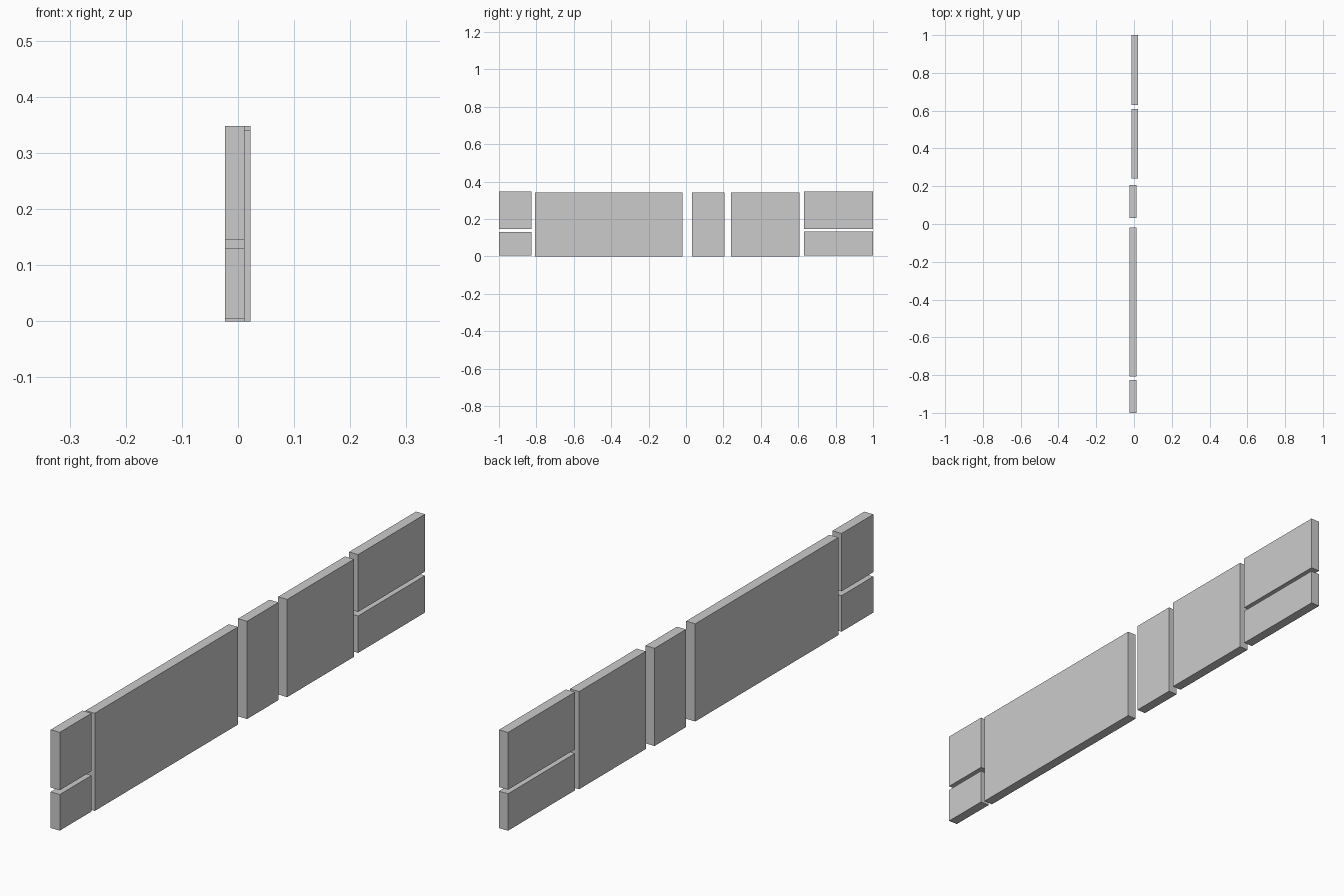
import bpy

if "Cube" in bpy.data.objects:
    bpy.data.objects.remove(bpy.data.objects["Cube"])


def panel(name, x, y, z):
    """Flat box spanning the (min, max) pairs on each axis."""
    bpy.ops.mesh.primitive_cube_add(
        size=1, location=[(a + b) / 2 for a, b in (x, y, z)])
    ob = bpy.context.object
    ob.name = name
    ob.scale = [b - a for a, b in (x, y, z)]
    bpy.ops.object.transform_apply(location=False, rotation=False, scale=True)


left_x = (-0.023, 0.012)
right_x = (-0.013, 0.022)

# Full-height panels
panel("wide_panel", left_x, (-0.807, -0.018), (0, 0.341))
panel("narrow_panel", left_x, (0.033, 0.206), (0, 0.341))
panel("medium_panel", right_x, (0.24, 0.608), (0, 0.341))

# End panels, each split into a lower and an upper part
for name, x, y, gap in (("front_end", left_x, (-1, -0.825), (0.131, 0.146)),
                        ("back_end", right_x, (0.631, 1), (0.134, 0.148))):
    panel(name + "_lower_panel", x, y, (0.005, gap[0]))
    panel(name + "_upper_panel", x, y, (gap[1], 0.348))
